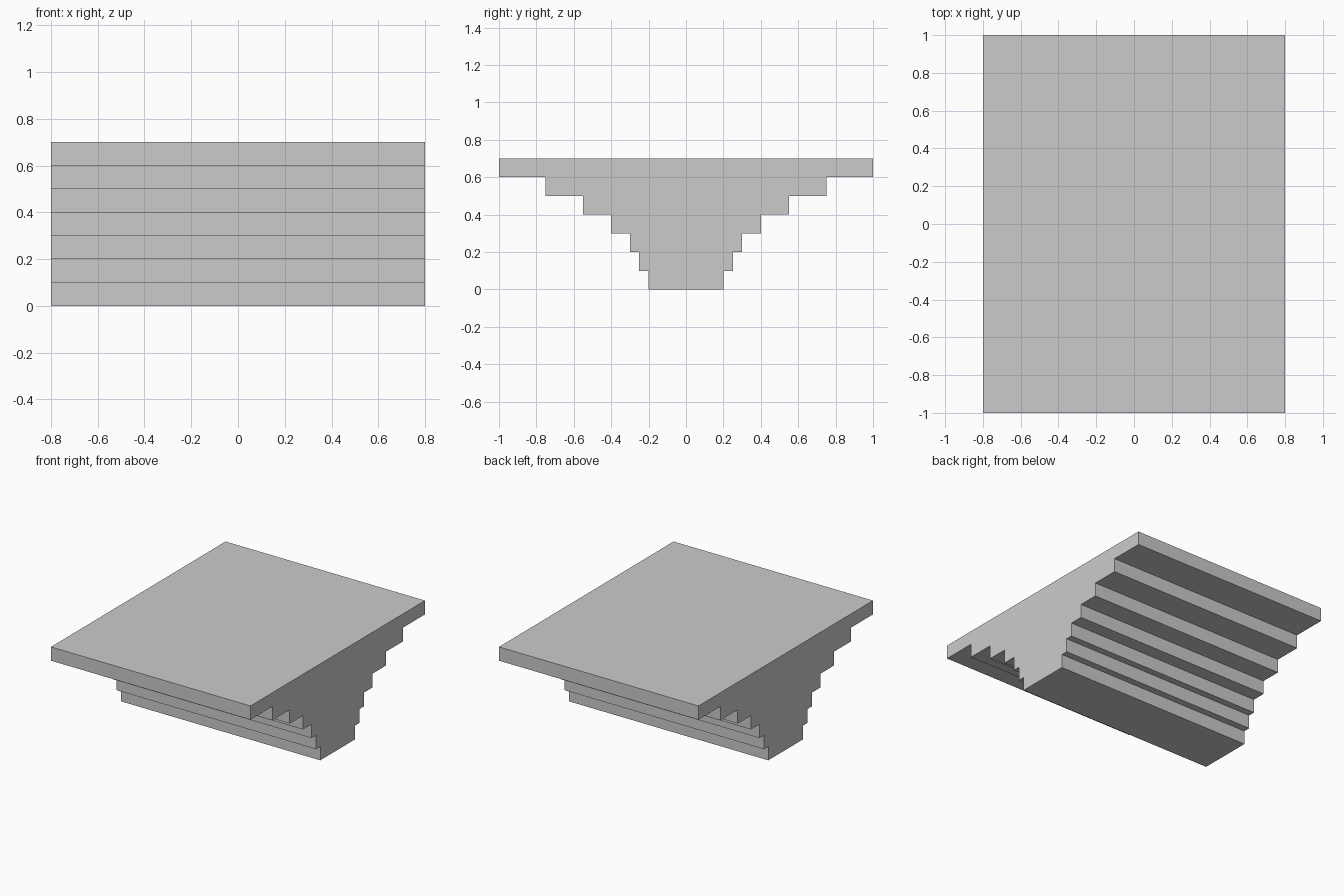
import bpy, bmesh
from mathutils import Vector

if "Cube" in bpy.data.objects:
    bpy.data.objects.remove(bpy.data.objects["Cube"])

HALF_LENGTH = 0.8
STEP = 0.1
half_widths = [0.2, 0.25, 0.3, 0.4, 0.55, 0.75, 1.0]  # bottom to top

# Stepped outline: up the right side, then mirrored down the left
right = []
for i, w in enumerate(half_widths):
    right += [(w, i * STEP), (w, (i + 1) * STEP)]
outline = right + [(-y, z) for y, z in reversed(right)]

# Extrude the outline along x into one solid
bm = bmesh.new()
face = bm.faces.new([bm.verts.new((-HALF_LENGTH, y, z)) for y, z in outline])
result = bmesh.ops.extrude_face_region(bm, geom=[face], use_keep_orig=True)
moved = [g for g in result["geom"] if isinstance(g, bmesh.types.BMVert)]
bmesh.ops.translate(bm, verts=moved, vec=Vector((2 * HALF_LENGTH, 0, 0)))
bmesh.ops.recalc_face_normals(bm, faces=bm.faces)

mesh = bpy.data.meshes.new("stepped_corbel")
bm.to_mesh(mesh)
bm.free()
corbel = bpy.data.objects.new("stepped_corbel", mesh)
bpy.context.collection.objects.link(corbel)
